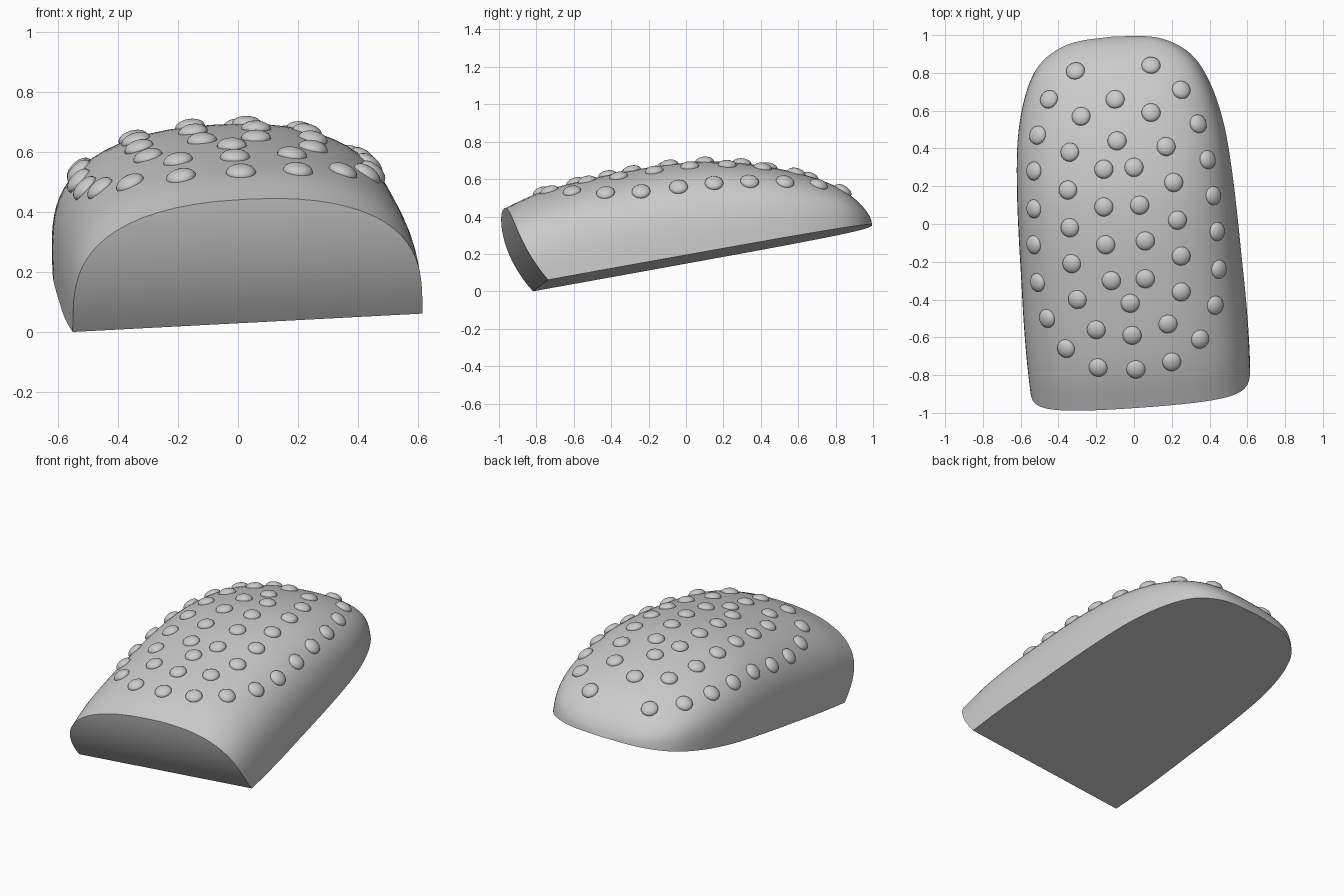
import bpy, bmesh, math
from mathutils import Matrix, Vector
from mathutils.bvhtree import BVHTree

cube = bpy.data.objects.get("Cube")
if cube:
    bpy.data.objects.remove(cube, do_unlink=True)

# One plain grey for everything
grey = bpy.data.materials.new("plain_grey")
grey.use_nodes = True
grey.diffuse_color = (0.6, 0.6, 0.6, 1)
grey.node_tree.nodes["Principled BSDF"].inputs["Base Color"].default_value = grey.diffuse_color

# Body frame: yawed, rolled and pitched base plane
FRAME = (Matrix.Translation((-0.03, 0, 0.171))
         @ Matrix.Rotation(math.radians(4), 4, 'Z')
         @ Matrix.Rotation(math.radians(-3), 4, 'Y')
         @ Matrix.Rotation(math.radians(10.2), 4, 'X'))

# Stations along the body: position, half width, height
STATIONS = [Vector(p) for p in (
    (-.911, .585, .44), (-.72, .59, .488), (-.5, .59, .51), (-.25, .585, .518),
    (0, .58, .514), (.25, .57, .485), (.48, .55, .42), (.67, .51, .345),
    (.82, .45, .263), (.91, .38, .19), (.97, .285, .115), (1, .18, .055), (1.012, 0, 0))]


def smooth_path(points, steps):
    """Catmull-Rom spline through the points."""
    pts = [2 * points[0] - points[1], *points, 2 * points[-1] - points[-2]]
    path = []
    for a, b, c, d in zip(pts, pts[1:], pts[2:], pts[3:]):
        for k in range(steps):
            t = k / steps
            path.append(b + 0.5 * t * ((c - a) + t * ((2*a - 5*b + 4*c - d)
                                                      + t * (3*b - 3*c + d - a))))
    path.append(points[-1].copy())
    return path


def section(half):
    """Unit arch from one side to the other, flat on top and steep at the sides."""
    side = []
    for i in range(half + 1):
        a = math.pi / 2 * (i / half) ** 1.6
        side.append((max(0, math.cos(a)) ** (2 / 2.3), math.sin(a) ** (2 / 3.3)))
    return [(-u, w) for u, w in side] + [(u, w) for u, w in side[-2::-1]]


def finish(bm, name, angle):
    mesh = bpy.data.meshes.new(name)
    bm.to_mesh(mesh)
    bm.free()
    mesh.materials.append(grey)
    obj = bpy.data.objects.new(name, mesh)
    bpy.context.collection.objects.link(obj)
    bpy.ops.object.select_all(action='DESELECT')
    obj.select_set(True)
    bpy.context.view_layer.objects.active = obj
    bpy.ops.object.shade_smooth_by_angle(angle=math.radians(angle))


# Domed body with a flat base and a bowed front face
bm = bmesh.new()
arch = section(20)
last = len(arch) - 1
rings = []
for s, width, height in smooth_path(STATIONS, 5):
    ring = []
    for u, w in arch:
        h = w * height
        undercut = 0.118 * max(0, 1 - h / 0.45) ** 2.3 * max(0, -s / 0.911)
        ring.append(bm.verts.new(FRAME @ Vector((u * width, s + undercut, h))))
    rings.append(ring)
for r, q in zip(rings, rings[1:]):
    for i in range(last):
        bm.faces.new((r[i], r[i + 1], q[i + 1], q[i]))
    bm.faces.new((r[0], q[0], q[last], r[last]))
front = rings[0]
for i in range(last // 2):
    strip = [front[i], front[i + 1], front[last - i - 1], front[last - i]]
    bm.faces.new(list(dict.fromkeys(strip)))
bmesh.ops.remove_doubles(bm, verts=bm.verts, dist=1e-4)
bmesh.ops.recalc_face_normals(bm, faces=bm.faces)
bm.normal_update()
surface = BVHTree.FromBMesh(bm)
finish(bm, "domed_body", 40)

# Raised studs, in curved columns from back to front
COLUMNS = (
    ((-.45, .66), (-.51, .47), (-.53, .28), (-.53, .08), (-.53, -.11), (-.51, -.31),
     (-.46, -.5), (-.36, -.66), (-.19, -.76)),
    ((-.31, .81), (-.28, .57), (-.34, .38), (-.35, .18), (-.34, -.02), (-.33, -.21),
     (-.3, -.4), (-.2, -.56), (-.01, -.59)),
    ((-.1, .66), (-.09, .44), (-.16, .29), (-.16, .09), (-.15, -.11), (-.12, -.3),
     (-.02, -.42)),
    ((.09, .84), (.09, .59), (0, .3), (.03, .1), (.06, -.09), (.06, -.29)),
    ((.25, .71), (.17, .41), (.21, .22), (.23, .02), (.25, -.17), (.25, -.36),
     (.18, -.53), (.01, -.77)),
    ((.34, .53), (.39, .34), (.42, .15), (.44, -.04), (.45, -.24), (.43, -.43),
     (.35, -.61), (.2, -.73)))
bm = bmesh.new()
for column in COLUMNS:
    for x, y in column:
        hit, normal, _, _ = surface.ray_cast(Vector((x, y, 2)), Vector((0, 0, -1)))
        if hit is None:
            continue
        place = (Matrix.Translation(hit) @ normal.to_track_quat('Z', 'Y').to_matrix().to_4x4()
                 @ Matrix.Diagonal((0.05, 0.05, 0.027, 1)))
        bmesh.ops.create_uvsphere(bm, u_segments=20, v_segments=12, radius=1, matrix=place)
finish(bm, "studs", 60)
